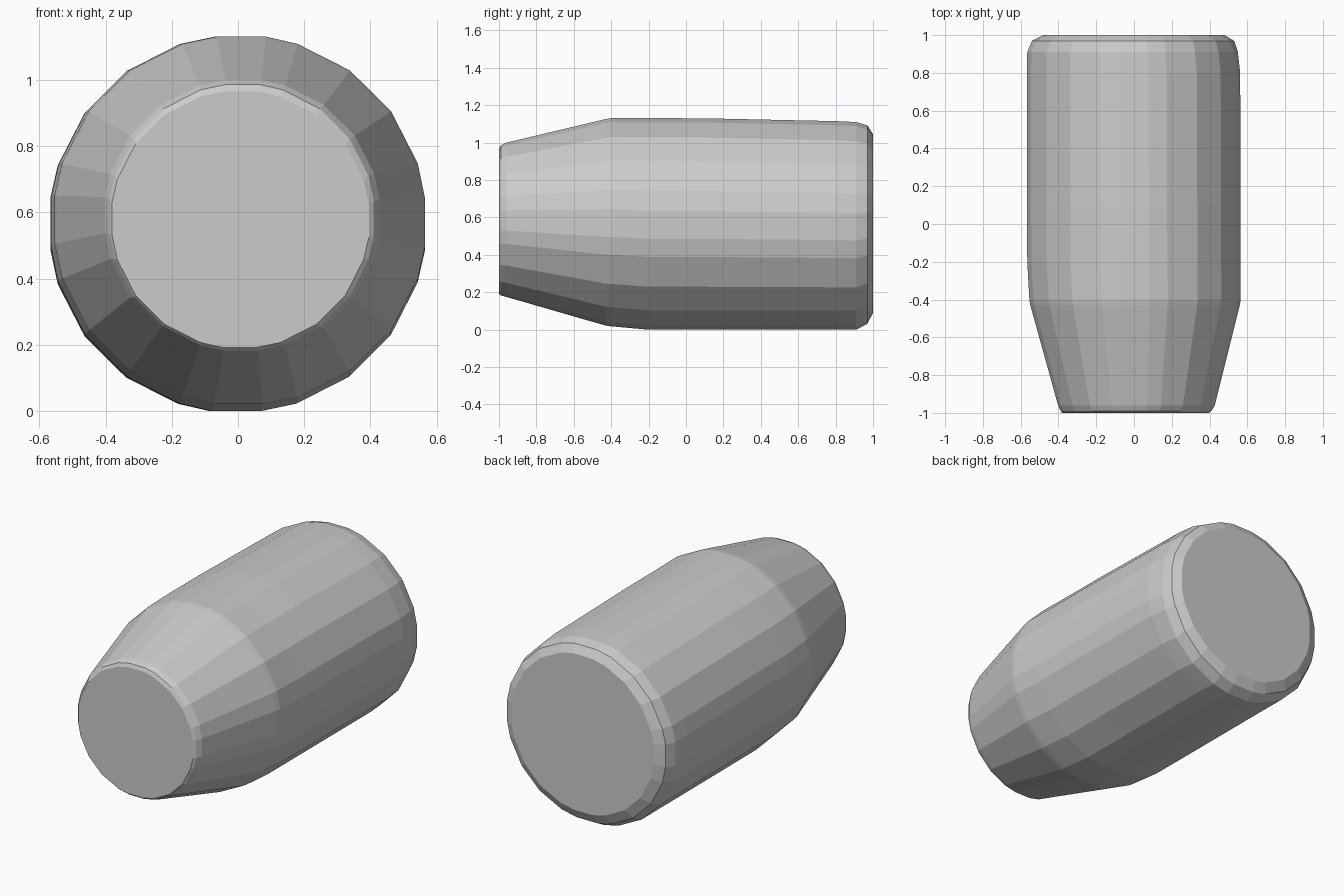
import bpy, bmesh, math

if "Cube" in bpy.data.objects:
    bpy.data.objects.remove(bpy.data.objects["Cube"])

# Stations along the length: y, x min, x max, z min, z max
STATIONS = [
    (-1.00, -0.380, 0.395, 0.192, 0.965),
    (-0.99, -0.388, 0.410, 0.183, 0.986),
    (-0.96, -0.402, 0.428, 0.175, 1.000),
    (-0.43, -0.549, 0.560, 0.022, 1.126),
    (-0.40, -0.554, 0.565, 0.018, 1.131),
    (-0.20, -0.565, 0.565, 0.000, 1.131),
    (0.10, -0.567, 0.565, 0.000, 1.130),
    (0.80, -0.567, 0.562, 0.000, 1.115),
    (0.91, -0.565, 0.550, 0.000, 1.110),
    (0.97, -0.540, 0.530, 0.032, 1.092),
    (1.00, -0.480, 0.480, 0.090, 1.045),
]

# Faceted outline: a many-sided ring with flats on its four extremes
QUADRANT = (7, 18, 36, 54, 72, 82)
ANGLES = [math.radians(a + 90 * q) for q in range(4) for a in QUADRANT]


def flat(v):
    return max(-1.0, min(1.0, v * 1.01))


# Tapered barrel body, lofted from the stations
bm = bmesh.new()
rings = []
for y, x0, x1, z0, z1 in STATIONS:
    cx, cz, rx, rz = (x0 + x1) / 2, (z0 + z1) / 2, (x1 - x0) / 2, (z1 - z0) / 2
    rings.append([bm.verts.new((cx + rx * flat(math.cos(a)), y,
                                cz + rz * flat(math.sin(a)))) for a in ANGLES])
n = len(ANGLES)
for a, b in zip(rings, rings[1:]):
    for i in range(n):
        j = (i + 1) % n
        bm.faces.new((a[i], a[j], b[j], b[i]))

# Flat end caps
bm.faces.new(rings[0])
bm.faces.new(rings[-1])
bmesh.ops.recalc_face_normals(bm, faces=bm.faces)

mesh = bpy.data.meshes.new("tapered_barrel")
bm.to_mesh(mesh)
bm.free()
body = bpy.data.objects.new("tapered_barrel", mesh)
bpy.context.collection.objects.link(body)
